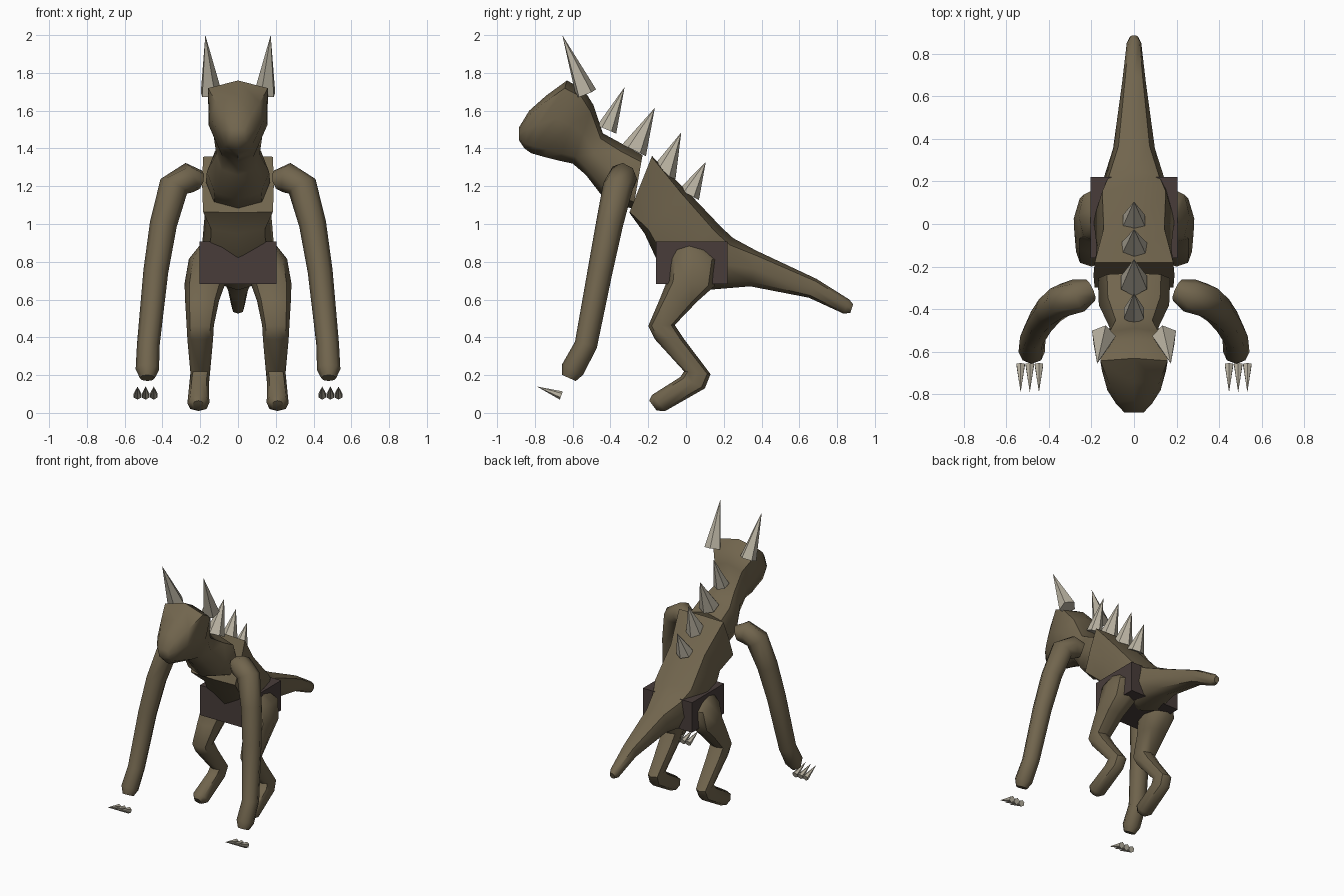
import bpy, bmesh, math
from mathutils import Vector

if "Cube" in bpy.data.objects:
    bpy.data.objects.remove(bpy.data.objects["Cube"])


def material(name, rgb):
    m = bpy.data.materials.new(name)
    m.diffuse_color = (*rgb, 1)
    m.use_nodes = True
    m.node_tree.nodes["Principled BSDF"].inputs["Base Color"].default_value = m.diffuse_color
    return m


HIDE = material("olive_hide", (0.165, 0.13, 0.075))
BONE = material("pale_bone", (0.50, 0.46, 0.37))
CLOTH = material("dark_cloth", (0.065, 0.046, 0.042))


def finish(name, bm, mat, angle=0):
    bmesh.ops.recalc_face_normals(bm, faces=bm.faces)
    me = bpy.data.meshes.new(name)
    bm.to_mesh(me)
    bm.free()
    me.materials.append(mat)
    ob = bpy.data.objects.new(name, me)
    bpy.context.collection.objects.link(ob)
    if angle:
        bpy.ops.object.select_all(action='DESELECT')
        ob.select_set(True)
        bpy.context.view_layer.objects.active = ob
        bpy.ops.object.shade_smooth_by_angle(angle=math.radians(angle))
    return ob


def skin(name, loops, mat, angle=50):
    """Bridge equal-sized point loops into a capped body."""
    bm = bmesh.new()
    vs = [[bm.verts.new(p) for p in loop] for loop in loops]
    n = len(vs[0])
    for a, b in zip(vs, vs[1:]):
        for i in range(n):
            j = (i + 1) % n
            bm.faces.new((a[i], a[j], b[j], b[i]))
    bm.faces.new(vs[0])
    bm.faces.new(vs[-1])
    return finish(name, bm, mat, angle)


def profile_loop(x, half, p, q, e=0.85, taper=0, n=8):
    """Rounded section between side-profile points p and q, as (y, z)."""
    pts = []
    for i in range(n):
        a = 2 * math.pi * i / n
        c, s = round(math.cos(a), 6), round(math.sin(a), 6)
        c = math.copysign(abs(c) ** e, c) if c else 0
        s = math.copysign(abs(s) ** e, s) if s else 0
        k = (1 + c) / 2
        pts.append((x + half * s * (1 + taper * c),
                    q[0] + (p[0] - q[0]) * k, q[1] + (p[1] - q[1]) * k))
    return pts


def tube_loops(path, n=8):
    """Round sections along a path of (x, y, z, radius)."""
    loops = []
    for i, (x, y, z, r) in enumerate(path):
        a = Vector(path[max(i - 1, 0)][:3])
        b = Vector(path[min(i + 1, len(path) - 1)][:3])
        t = (b - a).normalized()
        u = t.cross(Vector((0, 1, 0))).normalized()
        v = t.cross(u)
        c = Vector((x, y, z))
        loops.append([c + r * (u * math.cos(k) + v * math.sin(k))
                      for k in (2 * math.pi * j / n for j in range(n))])
    return loops


def spike(name, base, tip, r, n=6):
    base, tip = Vector(base), Vector(tip)
    d = tip - base
    bm = bmesh.new()
    bmesh.ops.create_cone(bm, cap_ends=True, segments=n, radius1=r, radius2=0, depth=d.length)
    rot = d.to_track_quat('Z', 'Y')
    for v in bm.verts:
        v.co = rot @ v.co + (base + tip) / 2
    return finish(name, bm, BONE)


# Torso with square chest end, running into the tail
skin("torso_and_tail", [
    profile_loop(0, .19, (-.18, 1.36), (-.30, 1.06), .08),
    profile_loop(0, .175, (.0, 1.18), (-.22, .95), .6),
    profile_loop(0, .19, (.19, .98), (-.15, .80), .7),
    profile_loop(0, .155, (.25, .925), (.10, .65)),
    profile_loop(0, .098, (.37, .86), (.34, .67)),
    profile_loop(0, .055, (.69, .71), (.65, .61)),
    profile_loop(0, .034, (.865, .60), (.835, .525)),
    profile_loop(0, .02, (.885, .575), (.87, .53)),
], HIDE)

# Neck and wedge-shaped head
skin("neck_and_head", [
    profile_loop(0, .17, (-.23, 1.365), (-.28, 1.08)),
    profile_loop(0, .165, (-.33, 1.42), (-.43, 1.13)),
    profile_loop(0, .115, (-.44, 1.48), (-.53, 1.26)),
    profile_loop(0, .13, (-.49, 1.63), (-.60, 1.32), .8, .2),
    profile_loop(0, .155, (-.54, 1.71), (-.67, 1.335), .65, .35),
    profile_loop(0, .15, (-.63, 1.76), (-.75, 1.355), .65, .4),
    profile_loop(0, .125, (-.74, 1.68), (-.82, 1.375), .8, .3),
    profile_loop(0, .085, (-.83, 1.60), (-.855, 1.40), .85, .15),
    profile_loop(0, .045, (-.885, 1.51), (-.885, 1.445)),
], HIDE)

# Hip wrap
bm = bmesh.new()
bmesh.ops.create_cube(bm, size=1)
for v in bm.verts:
    v.co = (v.co.x * .41, v.co.y * .38 + .03, v.co.z * .225 + .795)
finish("hip_wrap", bm, CLOTH)

for side, s in (("left", 1), ("right", -1)):
    # Leg: hip, knee, heel, toe
    leg = [
        (.15, .05, (-.06, .89), (.09, .89)),
        (.17, .09, (-.09, .82), (.17, .81)),
        (.175, .108, (-.10, .70), (.15, .67)),
        (.19, .09, (-.14, .60), (.06, .59)),
        (.20, .072, (-.20, .46), (-.06, .465)),
        (.20, .068, (-.165, .39), (-.01, .39)),
        (.20, .052, (-.01, .22), (.13, .205)),
        (.205, .052, (-.03, .19), (.10, .13)),
        (.21, .058, (-.18, .095), (-.11, .01)),
        (.21, .03, (-.195, .065), (-.155, .012)),
    ]
    skin(side + "_leg", [profile_loop(s * x, h, p, q) for x, h, p, q in leg], HIDE)

    # Long hanging arm
    arm = [
        (.205, -.31, 1.23, .055), (.26, -.335, 1.245, .08), (.34, -.36, 1.20, .08),
        (.395, -.405, 1.0, .072), (.435, -.455, .75, .066), (.475, -.53, .36, .06),
        (.48, -.60, .23, .062), (.48, -.62, .185, .04),
    ]
    skin(side + "_arm", tube_loops([(s * x, y, z, r) for x, y, z, r in arm]), HIDE)

    # Claws ahead of the hand
    for i in range(3):
        x = s * (.446 + .043 * i)
        spike(f"{side}_claw_{i + 1}", (x, -.66, .092), (x, -.79, .14), .023)

    # Horn
    spike(side + "_horn", (s * .145, -.53, 1.69), (s * .173, -.655, 2.0), .06, 5)

# Row of spines along the back
spines = [((-.42, 1.50), (-.325, 1.725), .055), ((-.275, 1.39), (-.165, 1.615), .07),
          ((-.12, 1.265), (-.025, 1.485), .07), ((.015, 1.155), (.105, 1.33), .06)]
for i, (b, t, r) in enumerate(spines):
    spike(f"back_spine_{i + 1}", (0, *b), (0, *t), r)
